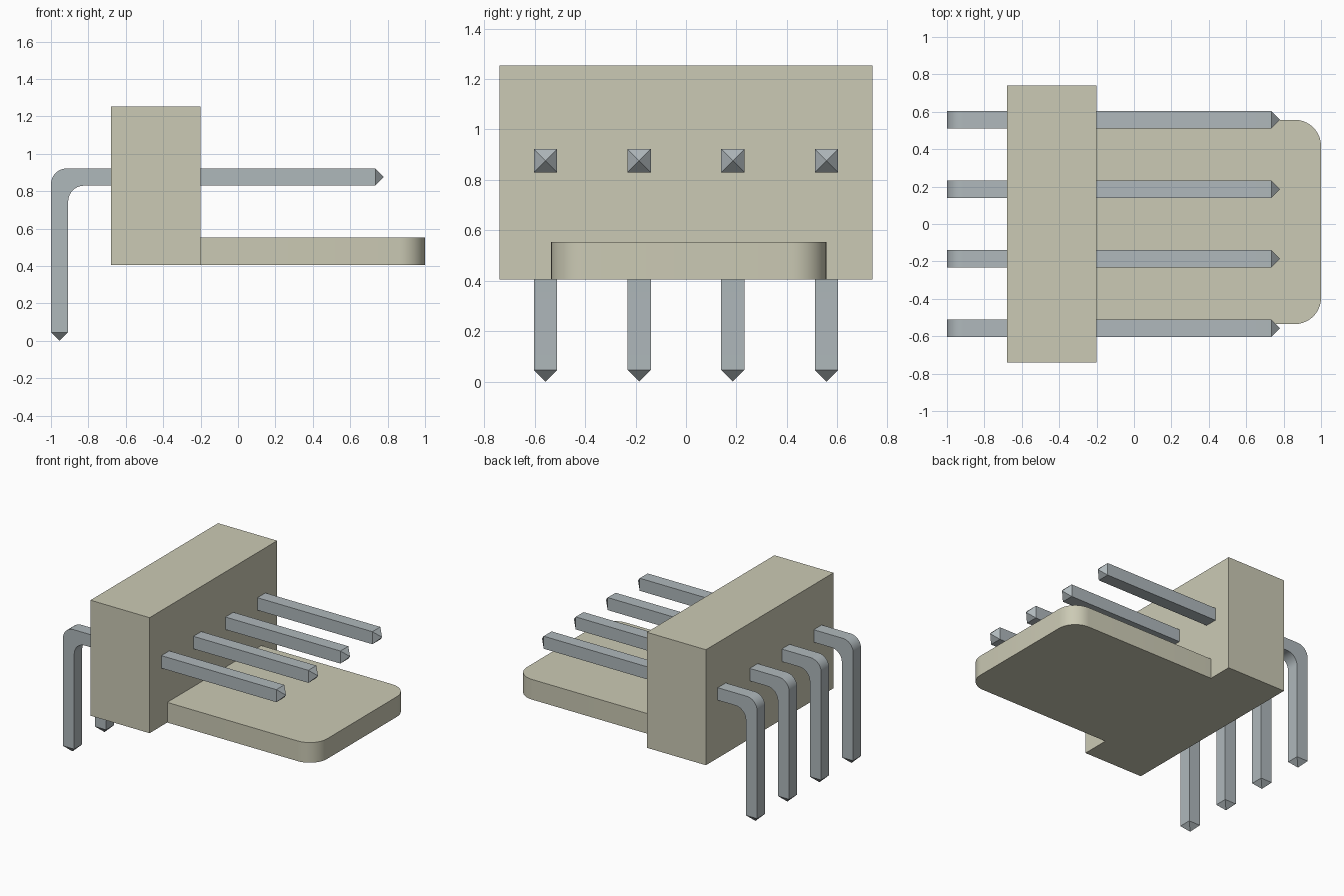
import bpy, bmesh, math
from mathutils import Vector

cube = bpy.data.objects.get("Cube")
if cube:
    bpy.data.objects.remove(cube, do_unlink=True)


def material(name, rgb):
    m = bpy.data.materials.new(name)
    m.use_nodes = True
    m.diffuse_color = (*rgb, 1)
    m.node_tree.nodes["Principled BSDF"].inputs["Base Color"].default_value = (*rgb, 1)
    return m


cream = material("cream plastic", (0.60, 0.59, 0.46))
steel = material("grey metal", (0.43, 0.48, 0.50))


def arc(cx, cy, r, start, end, steps=10):
    """Points on an arc, angles in degrees."""
    angles = [math.radians(start + (end - start) * i / steps) for i in range(steps + 1)]
    return [(cx + r * math.cos(a), cy + r * math.sin(a)) for a in angles]


def prism(name, profile, to_3d, depth, mat, tips=()):
    """Extrude a flat profile by depth; tips are (direction, length) of pointed ends."""
    bm = bmesh.new()
    face = bm.faces.new([bm.verts.new(to_3d(a, b)) for a, b in profile])
    new = bmesh.ops.extrude_face_region(bm, geom=[face])["geom"]
    bmesh.ops.translate(bm, vec=depth, verts=[g for g in new if isinstance(g, bmesh.types.BMVert)])
    bmesh.ops.recalc_face_normals(bm, faces=bm.faces[:])
    for direction, length in tips:
        d = Vector(direction)
        end = max((f for f in bm.faces if f.normal.dot(d) > 0.99),
                  key=lambda f: f.calc_center_median().dot(d))
        apex = bmesh.ops.poke(bm, faces=[end])["verts"][0]
        apex.co += d * length
    mesh = bpy.data.meshes.new(name)
    bm.to_mesh(mesh)
    bm.free()
    mesh.materials.append(mat)
    obj = bpy.data.objects.new(name, mesh)
    bpy.context.collection.objects.link(obj)
    bpy.ops.object.select_all(action='DESELECT')
    obj.select_set(True)
    bpy.context.view_layer.objects.active = obj
    bpy.ops.object.shade_smooth_by_angle(angle=math.radians(30))
    return obj


# Housing block and locking tab share one underside
BASE = 0.405
block = [(-0.68, -0.74), (-0.20, -0.74), (-0.20, 0.74), (-0.68, 0.74)]
prism("housing_block", block, lambda x, y: (x, y, BASE), (0, 0, 0.848), cream)

tab = ([(-0.20, -0.535)] + arc(0.86, -0.395, 0.14, -90, 0)
       + arc(0.86, 0.417, 0.14, 0, 90) + [(-0.20, 0.557)])
prism("locking_tab", tab, lambda x, y: (x, y, BASE), (0, 0, 0.148), cream)

# Four right-angle pins with pyramid tips
WIDTH, TIP, R = 0.092, 0.046, 0.085
TOP, END = 0.922, 0.734
pin = ([(-1, TIP), (-1 + WIDTH, TIP)]
       + arc(-1 + WIDTH + R, TOP - WIDTH - R, R, 180, 90)
       + [(END, TOP - WIDTH), (END, TOP)]
       + arc(-1 + R, TOP - R, R, 90, 180))
for i in range(4):
    y = -0.557 + i * 0.3713 - WIDTH / 2
    prism(f"pin_{i + 1}", pin, lambda x, z: (x, y, z), (0, WIDTH, 0), steel,
          tips=[((0, 0, -1), TIP), ((1, 0, 0), TIP)])
